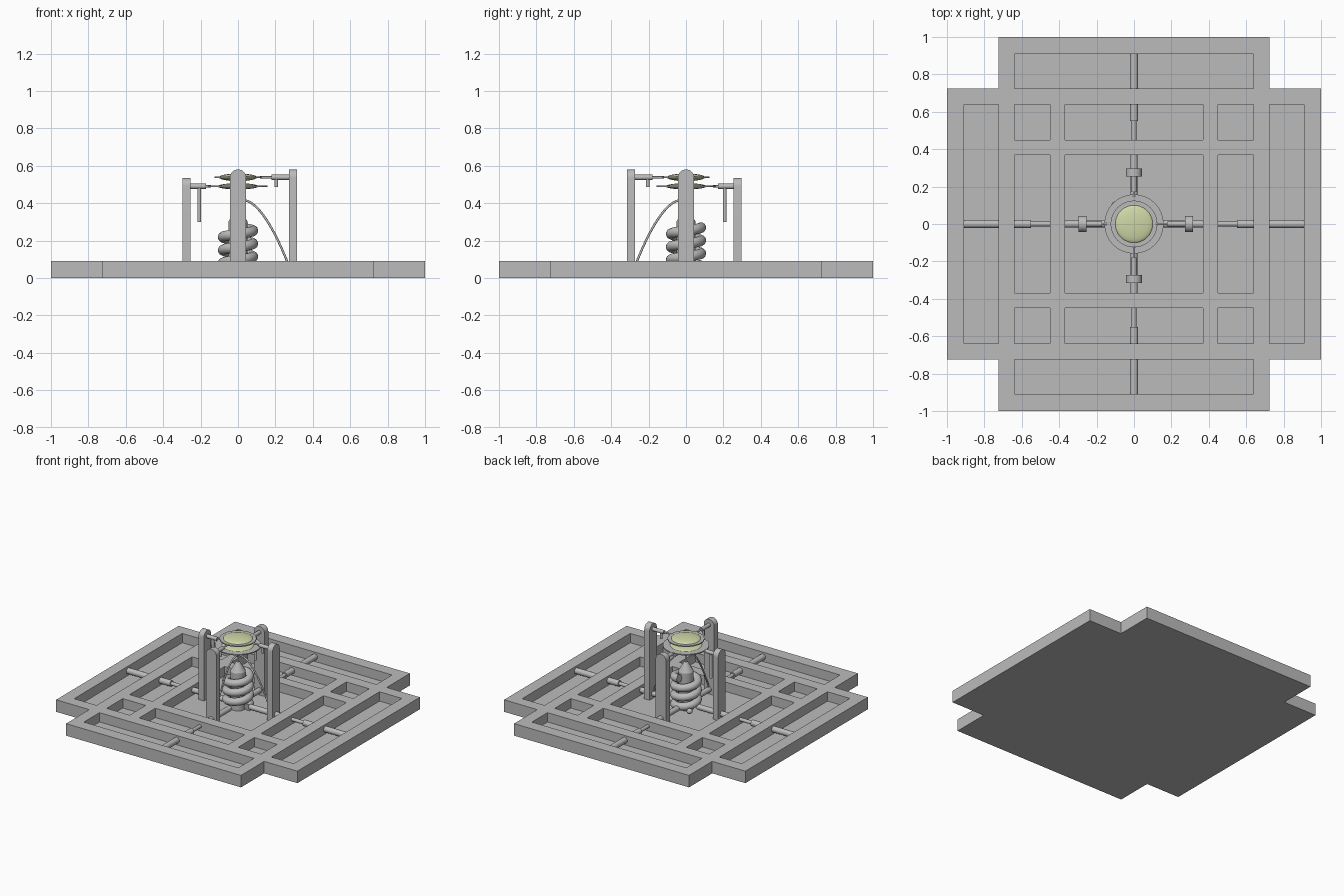
import bpy, bmesh, math
from mathutils import Matrix, Vector

if "Cube" in bpy.data.objects:
    bpy.data.objects.remove(bpy.data.objects["Cube"])


def material(name, rgb):
    m = bpy.data.materials.new(name)
    m.diffuse_color = (*rgb, 1)
    m.use_nodes = True
    m.node_tree.nodes["Principled BSDF"].inputs["Base Color"].default_value = m.diffuse_color
    return m


GREY = material("grey", (0.5, 0.5, 0.5))
GLASS = material("pale_green_glass", (0.62, 0.68, 0.38))


def finish(name, bm, mat, smooth=True):
    bmesh.ops.recalc_face_normals(bm, faces=bm.faces)
    me = bpy.data.meshes.new(name)
    bm.to_mesh(me)
    bm.free()
    me.materials.append(mat)
    ob = bpy.data.objects.new(name, me)
    bpy.context.collection.objects.link(ob)
    if smooth:
        bpy.ops.object.select_all(action='DESELECT')
        ob.select_set(True)
        bpy.context.view_layer.objects.active = ob
        bpy.ops.object.shade_smooth_by_angle(angle=math.radians(35))
    return ob


def turn(ob, angle):
    ob.rotation_euler.z = angle
    return ob


def rod(name, a, b, r, r2=None, angle=0, mat=GREY):
    a, b = Vector(a), Vector(b)
    d = b - a
    m = Matrix.Translation((a + b) / 2) @ d.to_track_quat('Z', 'Y').to_matrix().to_4x4()
    bm = bmesh.new()
    bmesh.ops.create_cone(bm, cap_ends=True, segments=24, radius1=r,
                          radius2=r if r2 is None else r2, depth=d.length, matrix=m)
    return turn(finish(name, bm, mat), angle)


def tube(name, pts, r, angle=0):
    cu = bpy.data.curves.new(name, 'CURVE')
    cu.dimensions = '3D'
    cu.bevel_depth = r
    cu.bevel_resolution = 4
    cu.use_fill_caps = True
    sp = cu.splines.new('POLY')
    sp.points.add(len(pts) - 1)
    for p, co in zip(sp.points, pts):
        p.co = (*co, 1)
    sp.use_smooth = True
    cu.materials.append(GREY)
    ob = bpy.data.objects.new(name, cu)
    bpy.context.collection.objects.link(ob)
    return turn(ob, angle)


def ball(name, loc, r, scale=(1, 1, 1), mat=GREY):
    bm = bmesh.new()
    bmesh.ops.create_uvsphere(bm, u_segments=48, v_segments=16, radius=r)
    bmesh.ops.scale(bm, vec=scale, verts=bm.verts)
    bmesh.ops.translate(bm, vec=loc, verts=bm.verts)
    return finish(name, bm, mat)


def washer(name, z, r_in, r_out, h):
    # rectangular section spun around z
    bm = bmesh.new()
    sec = [bm.verts.new(p) for p in ((r_in, 0, z - h), (r_out, 0, z - h),
                                     (r_out, 0, z + h), (r_in, 0, z + h))]
    edges = [bm.edges.new((sec[i], sec[(i + 1) % 4])) for i in range(4)]
    bmesh.ops.spin(bm, geom=sec + edges, cent=(0, 0, 0), axis=(0, 0, 1),
                   angle=math.tau, steps=48, use_merge=True)
    return finish(name, bm, GREY)


# Base: stepped square slab with a lattice of sunken pockets
FLOOR, TOP = 0.02, 0.09
half = [0.37, 0.45, 0.64, 0.725, 0.91, 1.0]
lines = [-v for v in reversed(half)] + half
N = len(lines) - 1


def height(i, j):
    if not (0 <= i < N and 0 <= j < N):
        return 0
    x = abs(lines[i] + lines[i + 1]) / 2
    y = abs(lines[j] + lines[j + 1]) / 2
    if x > 0.725 and y > 0.725:
        return 0
    inner = lambda v: v < 0.37 or 0.45 < v < 0.64
    rim = lambda u, v: 0.725 < u < 0.91 and v < 0.64
    return FLOOR if (inner(x) and inner(y)) or rim(x, y) or rim(y, x) else TOP


bm = bmesh.new()


def quad(*pts):
    bm.faces.new([bm.verts.new(p) for p in pts])


for i in range(N):
    for j in range(N):
        h = height(i, j)
        if not h:
            continue
        x0, x1, y0, y1 = lines[i], lines[i + 1], lines[j], lines[j + 1]
        for z in (0, h):
            quad((x0, y0, z), (x1, y0, z), (x1, y1, z), (x0, y1, z))
        for di, dj, (ax, ay), (bx, by) in ((1, 0, (x1, y0), (x1, y1)), (-1, 0, (x0, y0), (x0, y1)),
                                           (0, 1, (x0, y1), (x1, y1)), (0, -1, (x0, y0), (x1, y0))):
            g = height(i + di, j + dj)
            if g < h:
                quad((ax, ay, g), (bx, by, g), (bx, by, h), (ax, ay, h))
bmesh.ops.remove_doubles(bm, verts=bm.verts, dist=1e-5)
finish("base_lattice", bm, GREY, smooth=False)


def post(x0, x1, top, angle):
    # round-topped upright standing on the pocket floor
    w = 0.043
    prof = [(-w, FLOOR), (w, FLOOR)]
    prof += [(w * math.cos(a), top - w + w * math.sin(a))
             for a in (math.pi * k / 16 for k in range(17))]
    b = bmesh.new()
    f = b.faces.new([b.verts.new((x0, y, z)) for y, z in prof])
    ext = bmesh.ops.extrude_face_region(b, geom=[f])
    bmesh.ops.translate(b, vec=(x1 - x0, 0, 0),
                        verts=[v for v in ext["geom"] if isinstance(v, bmesh.types.BMVert)])
    turn(finish("post", b, GREY), angle)


# Posts with arms holding the two lenses
for ang in (0, -math.pi / 2):
    post(0.272, 0.316, 0.58, ang)
    rod("upper_arm", (0.18, 0, 0.538), (0.28, 0, 0.538), 0.014, angle=ang)
    rod("upper_arm_tip", (0.118, 0, 0.538), (0.18, 0, 0.538), 0.006, angle=ang)
    rod("upper_knob", (0.205, 0, 0.485), (0.205, 0, 0.535), 0.010, angle=ang)
    # wire arching from the core down to the base
    pts = [(0.27 * t, 0, 0.415 - 0.345 * max(0, (t - 0.12) / 0.88) ** 1.75)
           for t in (k / 24 for k in range(25))]
    tube("arched_wire", pts, 0.006, ang)
for ang in (math.pi / 2, math.pi):
    post(0.253, 0.297, 0.535, ang)
    rod("lower_arm", (0.17, 0, 0.49), (0.26, 0, 0.49), 0.014, angle=ang)
    rod("lower_arm_tip", (0.145, 0, 0.49), (0.17, 0, 0.49), 0.006, angle=ang)
    rod("hanging_rod", (0.207, 0, 0.30), (0.207, 0, 0.485), 0.010, angle=ang)

# Lenses and their rings
washer("upper_ring", 0.538, 0.10, 0.125, 0.004)
washer("lower_ring", 0.49, 0.108, 0.158, 0.004)
ball("upper_lens", (0, 0, 0.538), 0.102, (1, 1, 0.2), GLASS)
ball("lower_lens", (0, 0, 0.49), 0.11, (1, 1, 0.15), GLASS)

# Pipes crossing the pockets towards the middle
for k in range(4):
    ang = k * math.pi / 2
    rod("outer_pipe", (0.725, 0, 0.055), (0.91, 0, 0.055), 0.022, angle=ang)
    rod("pipe_socket", (0.55, 0, 0.055), (0.64, 0, 0.055), 0.022, angle=ang)
    rod("pipe_link", (0.45, 0, 0.055), (0.56, 0, 0.055), 0.013, angle=ang)
    rod("inner_pipe", (0.10, 0, 0.055), (0.37, 0, 0.055), 0.020, angle=ang)

# Coil wound round a pointed core
turns, R = 3.25, 0.08
coil = [(R * math.cos(a), R * math.sin(a), 0.045 + 0.225 * a / (turns * math.tau))
        for a in (math.tau * turns * k / 130 for k in range(131))]
tube("coil", coil, 0.028)
rod("core_body", (0, 0, FLOOR), (0, 0, 0.30), 0.052)
rod("core_tip", (0, 0, 0.30), (0, 0, 0.37), 0.052, 0.012)
rod("core_pin", (0, 0, 0.36), (0, 0, 0.42), 0.008)
ball("coil_end_ball", (-0.10, 0.10, 0.06), 0.02)
